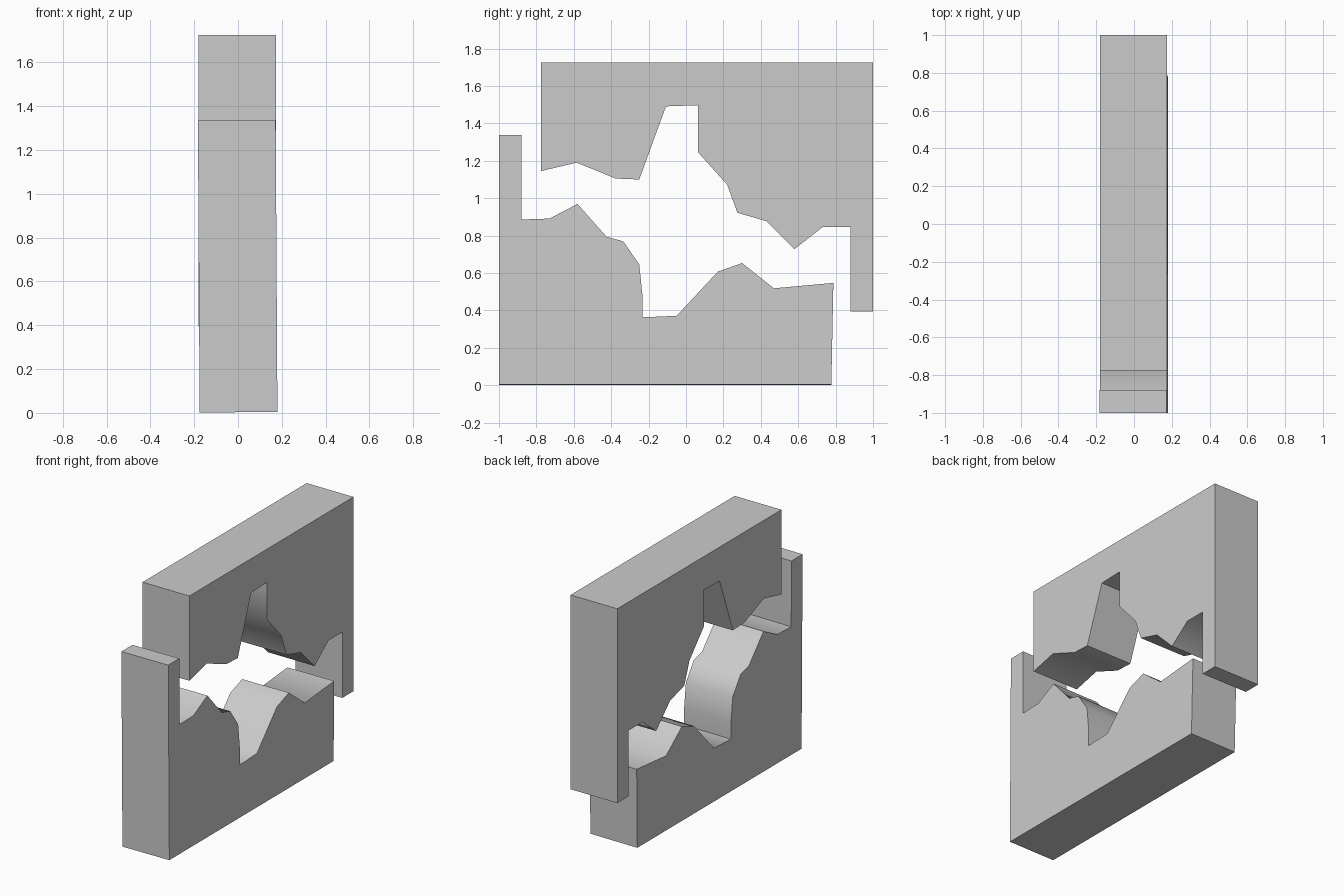
import bpy, bmesh, math
from mathutils import Matrix

if "Cube" in bpy.data.objects:
    bpy.data.objects.remove(bpy.data.objects["Cube"])


def plate(name, profile, x0, x1, tilt=0.0):
    """Extrude a (y, z) profile along x, with an optional slight tilt about y."""
    bm = bmesh.new()
    face = bm.faces.new([bm.verts.new((x0, y, z)) for y, z in profile])
    ext = bmesh.ops.extrude_face_region(bm, geom=[face], use_keep_orig=True)
    moved = [v for v in ext["geom"] if isinstance(v, bmesh.types.BMVert)]
    bmesh.ops.translate(bm, verts=moved, vec=(x1 - x0, 0, 0))
    bmesh.ops.rotate(bm, verts=bm.verts, cent=(0, 0, 0),
                     matrix=Matrix.Rotation(-tilt, 3, 'Y'))
    bmesh.ops.recalc_face_normals(bm, faces=bm.faces)
    mesh = bpy.data.meshes.new(name)
    bm.to_mesh(mesh)
    bm.free()
    obj = bpy.data.objects.new(name, mesh)
    bpy.context.collection.objects.link(obj)
    bpy.ops.object.select_all(action='DESELECT')
    obj.select_set(True)
    bpy.context.view_layer.objects.active = obj
    bpy.ops.object.shade_smooth_by_angle(angle=math.radians(50))
    return obj


# Upper half: block with a jagged lower edge and a hanging tab
plate("upper_jagged_plate", [
    (-0.775, 1.725), (1, 1.725), (1, 0.395), (0.88, 0.395), (0.88, 0.845),
    (0.73, 0.845), (0.58, 0.728), (0.43, 0.877), (0.275, 0.922),
    (0.22, 1.072), (0.065, 1.245), (0.065, 1.497), (-0.107, 1.491),
    (-0.25, 1.10), (-0.375, 1.105), (-0.585, 1.19), (-0.775, 1.145)],
    -0.18, 0.174)

# Lower half: block with a jagged upper edge and a standing tab, barely tilted
plate("lower_jagged_plate", [
    (-1, 1.336), (-0.88, 1.336), (-0.88, 0.885), (-0.73, 0.89),
    (-0.58, 0.968), (-0.425, 0.793), (-0.335, 0.768), (-0.25, 0.645),
    (-0.232, 0.47), (-0.232, 0.362), (-0.05, 0.37), (0.17, 0.606),
    (0.3, 0.652), (0.47, 0.517), (0.788, 0.546), (0.777, 0.003), (-1, 0.003)],
    -0.175, 0.18, tilt=0.006)
